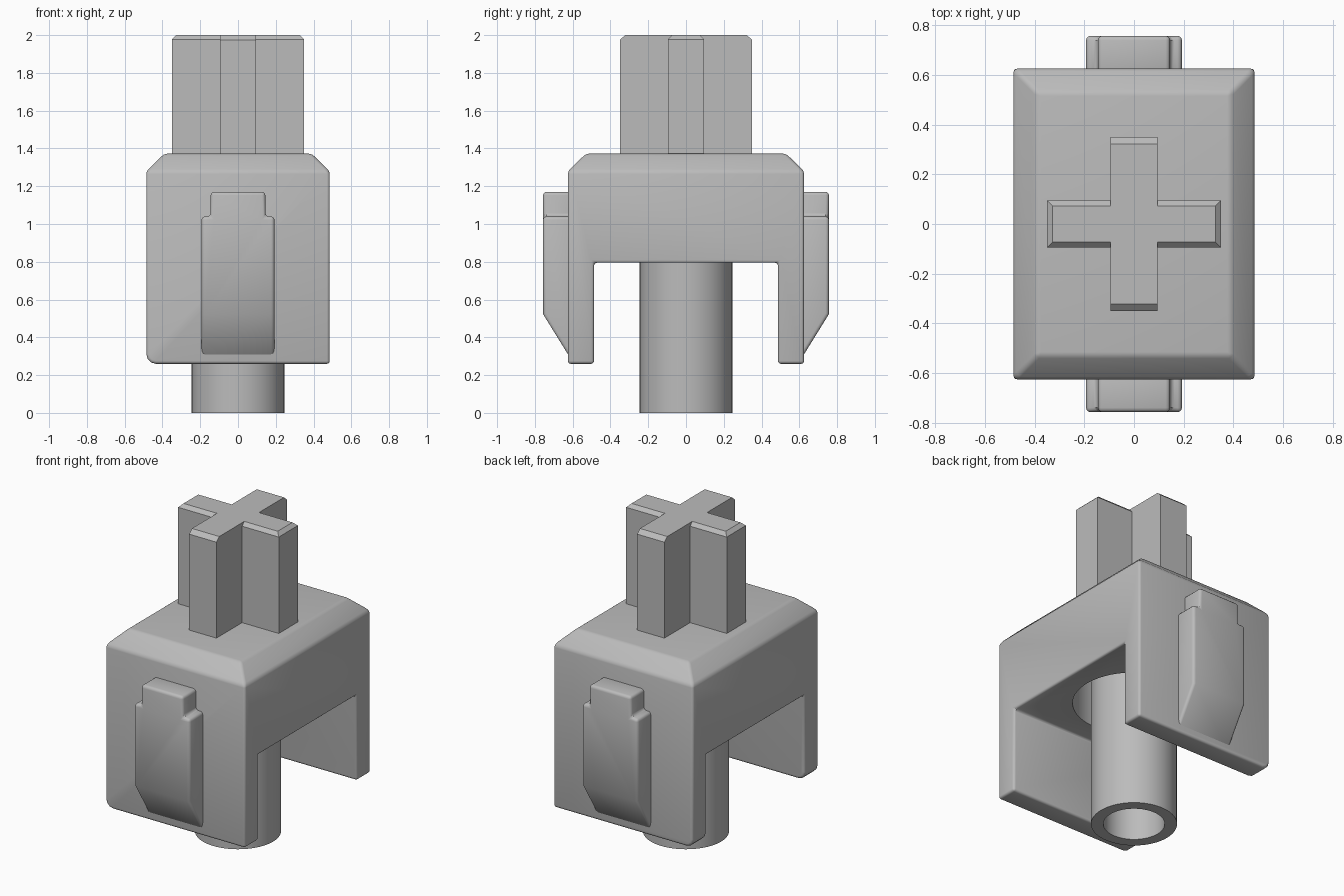
import bpy
import bmesh
import math
from mathutils import Matrix, Vector

cube = bpy.data.objects.get("Cube")
if cube:
    bpy.data.objects.remove(cube, do_unlink=True)

grey = bpy.data.materials.new("plain grey")
grey.use_nodes = True
colour = (0.5, 0.5, 0.5, 1)
grey.diffuse_color = colour
grey.node_tree.nodes["Principled BSDF"].inputs["Base Color"].default_value = colour


def make_object(name, bm):
    bmesh.ops.recalc_face_normals(bm, faces=bm.faces[:])
    mesh = bpy.data.meshes.new(name)
    bm.to_mesh(mesh)
    bm.free()
    mesh.materials.append(grey)
    obj = bpy.data.objects.new(name, mesh)
    bpy.context.collection.objects.link(obj)
    return obj


def stack(levels):
    """Closed block through rectangles given as (half x, half y, z)."""
    bm = bmesh.new()
    rings = [[bm.verts.new((sx * hx, sy * hy, z))
              for sx, sy in ((-1, -1), (1, -1), (1, 1), (-1, 1))]
             for hx, hy, z in levels]
    bm.faces.new(rings[0])
    bm.faces.new(rings[-1])
    for low, high in zip(rings, rings[1:]):
        for i in range(4):
            j = (i + 1) % 4
            bm.faces.new((low[i], low[j], high[j], high[i]))
    bmesh.ops.recalc_face_normals(bm, faces=bm.faces[:])
    return bm


def select_only(obj):
    bpy.ops.object.select_all(action="DESELECT")
    obj.select_set(True)
    bpy.context.view_layer.objects.active = obj


def apply_modifier(obj, kind, **settings):
    mod = obj.modifiers.new(kind.title(), kind)
    for key, value in settings.items():
        setattr(mod, key, value)
    select_only(obj)
    bpy.ops.object.modifier_apply(modifier=mod.name)


def combine(obj, other, operation):
    apply_modifier(obj, "BOOLEAN", object=other, operation=operation, solver="EXACT")
    bpy.data.objects.remove(other, do_unlink=True)


def round_edges(obj, width):
    apply_modifier(obj, "BEVEL", width=width, segments=3, limit_method="ANGLE",
                   angle_limit=math.radians(35), use_clamp_overlap=False)


def smooth(obj):
    select_only(obj)
    bpy.ops.object.shade_smooth_by_angle(angle=math.radians(32))


# Body: chamfered block with one pair of rounded lower corners
bm = stack([(0.485, 0.625, 0.26), (0.485, 0.625, 1.28), (0.39, 0.53, 1.372)])
corner = [e for e in bm.edges if all(v.co.x < -0.4 and v.co.z < 0.3 for v in e.verts)]
bmesh.ops.bevel(bm, geom=corner, offset=0.05, segments=3, profile=0.5, affect="EDGES")
body = make_object("body", bm)

# Opening between the two legs, then softened edges
combine(body, make_object("leg_gap", stack([(1, 0.487, 0), (1, 0.487, 0.795)])), "DIFFERENCE")
round_edges(body, 0.015)

# Round recess around the post
bm = bmesh.new()
bmesh.ops.create_cone(bm, cap_ends=True, segments=64, radius1=0.35, radius2=0.35,
                      depth=0.7, matrix=Matrix.Translation((0, 0, 0.8)))
combine(body, make_object("recess", bm), "DIFFERENCE")
smooth(body)

# Hollow post
bm = bmesh.new()
profile = [(0, 0.9), (0.175, 0.9), (0.175, 0), (0.245, 0), (0.245, 1.2)]
points = [bm.verts.new((r, 0, z)) for r, z in profile]
lines = [bm.edges.new(pair) for pair in zip(points, points[1:])]
bmesh.ops.spin(bm, geom=points + lines, cent=(0, 0, 0), axis=(0, 0, 1),
               angle=math.tau, steps=64, use_merge=True)
bmesh.ops.remove_doubles(bm, verts=bm.verts[:], dist=0.0001)
smooth(make_object("post", bm))

# Cross stem: long arm chamfered at its ends, side arm on all four edges
cross = make_object("cross_stem", stack([(0.095, 0.35, 1.34), (0.095, 0.35, 1.975),
                                         (0.095, 0.322, 2)]))
side_arm = make_object("side_arm", stack([(0.35, 0.095, 1.34), (0.35, 0.095, 1.978),
                                          (0.327, 0.073, 2)]))
combine(cross, side_arm, "UNION")

# Guide clips: stepped outline, sloped underside, mirrored front to back
bm = bmesh.new()
half = [(0.193, 0.2), (0.193, 1.04), (0.145, 1.04), (0.145, 1.17)]
outline = half + [(-x, z) for x, z in reversed(half)]
face = bm.faces.new([bm.verts.new((x, -0.6, z)) for x, z in outline])
extruded = bmesh.ops.extrude_face_region(bm, geom=[face])["geom"]
bmesh.ops.translate(bm, vec=(0, -0.157, 0),
                    verts=[g for g in extruded if isinstance(g, bmesh.types.BMVert)])
cut = bmesh.ops.bisect_plane(bm, geom=bm.verts[:] + bm.edges[:] + bm.faces[:],
                             plane_co=(0, -0.625, 0.31),
                             plane_no=Vector((0, -0.215, -0.133)), clear_outer=True)
bmesh.ops.holes_fill(bm, edges=[g for g in cut["geom_cut"]
                                if isinstance(g, bmesh.types.BMEdge)])
clips = make_object("guide_clips", bm)
round_edges(clips, 0.018)
apply_modifier(clips, "MIRROR", use_axis=(False, True, False))
smooth(clips)
